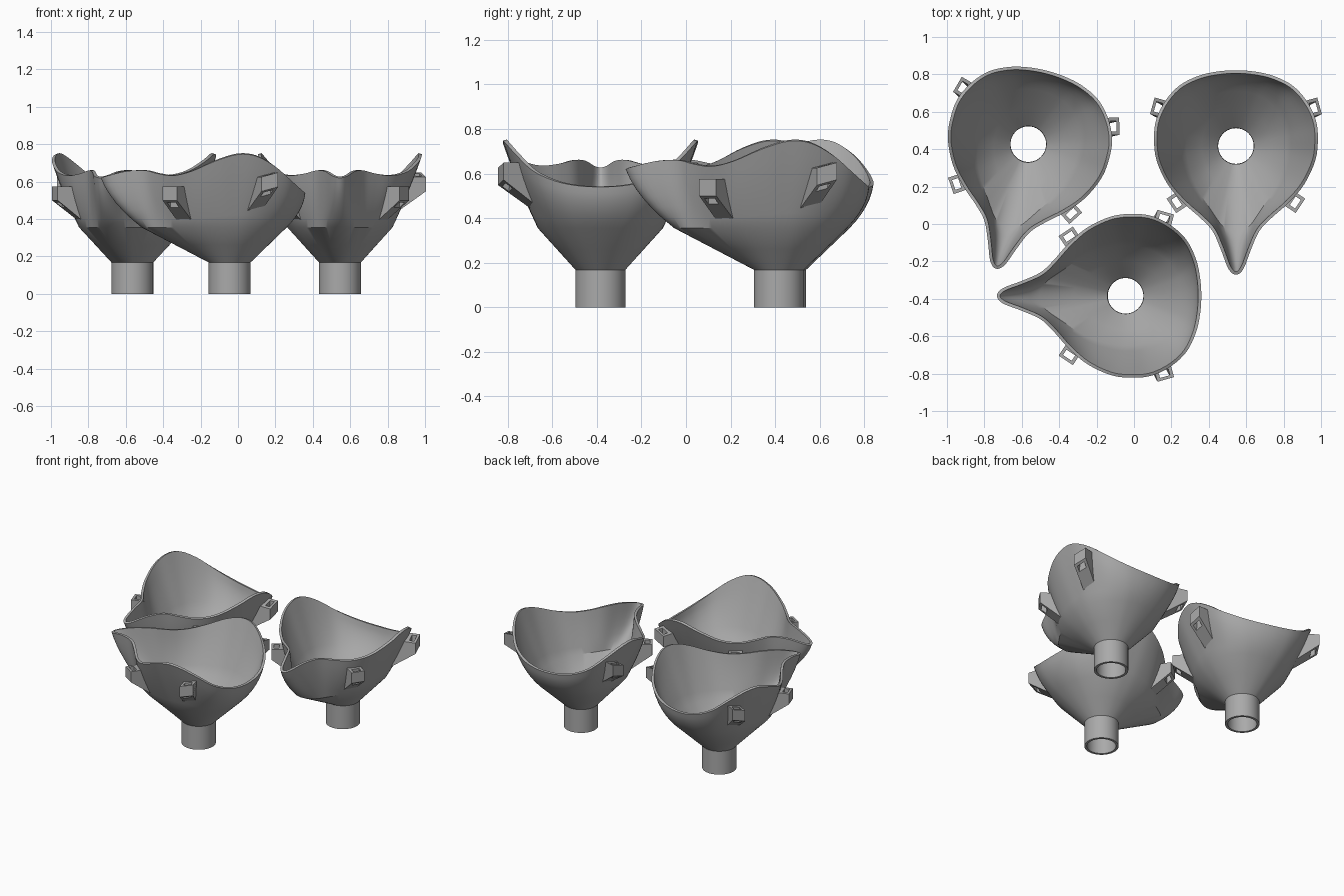
import bpy, bmesh, math
from mathutils import Vector, Matrix
from mathutils.bvhtree import BVHTree

if "Cube" in bpy.data.objects:
    bpy.data.objects.remove(bpy.data.objects["Cube"])

gray = bpy.data.materials.new("gray plastic")
gray.diffuse_color = (0.4, 0.4, 0.4, 1)
gray.use_nodes = True
gray.node_tree.nodes["Principled BSDF"].inputs["Base Color"].default_value = gray.diffuse_color

# Half outlines, nose tip to chin: rim (u, v, z) and cone top (u, v)
RIM = [(.688, 0, .62), (.657, .04, .63), (.555, .08, .655), (.455, .125, .66),
       (.385, .19, .643), (.305, .28, .632), (.205, .365, .655), (.075, .425, .71),
       (-.045, .438, .745), (-.145, .425, .735), (-.245, .375, .68), (-.325, .30, .61),
       (-.375, .20, .565), (-.398, .10, .545), (-.405, 0, .54)]
CONE = [(.47, 0), (.46, .045), (.43, .088), (.385, .122), (.335, .155), (.26, .205),
        (.165, .25), (.05, .277), (-.03, .28), (-.1, .27), (-.175, .24),
        (-.235, .195), (-.28, .13), (-.298, .07), (-.305, 0)]
Z_TUBE, Z_CONE, R_TUBE, WALL = .168, .355, .112, .017


def closed_loop(half, steps=4):
    """Mirror a half outline and smooth it with a Catmull-Rom spline."""
    pts = [Vector(p) for p in half]
    pts += [Vector((p.x, -p.y, p.z)) for p in reversed(pts[1:-1])]
    n, out = len(pts), []
    for i in range(n):
        a, b, c, d = (pts[(i + k) % n] for k in (-1, 0, 1, 2))
        for s in range(steps):
            t = s / steps
            out.append(.5 * (2 * b + (c - a) * t + (2 * a - 5 * b + 4 * c - d) * t * t
                             + (3 * b - a - 3 * c + d) * t ** 3))
    return out


def mask_rings():
    rim = closed_loop(RIM)
    cone = closed_loop([(u, v, Z_CONE) for u, v in CONE])
    rings = []
    for z in (0, Z_TUBE):
        ring = []
        for p in cone:
            a = math.atan2(p.y, p.x)
            ring.append(Vector((R_TUBE * math.cos(a), R_TUBE * math.sin(a), z)))
        rings.append(ring)
    rings.append([rings[1][i].lerp(cone[i], .5) for i in range(len(cone))])
    rings.append(cone)
    # upper wall bulges most at the chin and a little at the nose
    for s in (.17, .33, .5, .67, .83, 1):
        ring = []
        for p, q in zip(cone, rim):
            c = q.x / math.hypot(q.x, q.y)
            k = .15 + (.4 if c > 0 else .7) * c * c
            f = s + k * s * (1 - s)
            ring.append(Vector((p.x + (q.x - p.x) * f, p.y + (q.y - p.y) * f,
                                p.z + (q.z - p.z) * s)))
        rings.append(ring)
    return rings


def add_object(name, mesh):
    ob = bpy.data.objects.new(name, mesh)
    bpy.context.collection.objects.link(ob)
    return ob


def finish(bm, name):
    bmesh.ops.recalc_face_normals(bm, faces=bm.faces)
    mesh = bpy.data.meshes.new(name)
    bm.to_mesh(mesh)
    mesh.materials.append(gray)
    return mesh


# Mask shell: tube, cone and flared wall, thickened inwards
bm = bmesh.new()
rows = [[bm.verts.new(p) for p in ring] for ring in mask_rings()]
for lo, hi in zip(rows, rows[1:]):
    for i in range(len(lo)):
        j = (i + 1) % len(lo)
        bm.faces.new((lo[i], lo[j], hi[j], hi[i]))
surface = BVHTree.FromBMesh(bm)
shell = finish(bm, "mask_shell")
ob = add_object("mask_shell", shell)
if shell.polygons[0].normal.dot(shell.polygons[0].center * Vector((1, 1, 0))) < 0:
    shell.flip_normals()
mod = ob.modifiers.new("thickness", 'SOLIDIFY')
mod.thickness, mod.offset = WALL, -1
bpy.context.view_layer.update()
shell = bpy.data.meshes.new_from_object(
    ob.evaluated_get(bpy.context.evaluated_depsgraph_get()))
bpy.data.objects.remove(ob)


def clip_mesh(face, normal, z_top, z_mid, z_low, lean, tilt, width=.092):
    """Strap clip: wedge growing out of the wall, with a slot from top to slope.
    lean moves the foot towards the nose, tilt lifts the chin side."""
    n = Vector((*normal, 0)).normalized()
    side = Vector((n.y, -n.x, 0))
    if side.x < 0:
        side = -side                      # side points to the nose
    up = Vector((0, 0, 1))
    centre = Vector((*face, 0))

    def wall(s, z, shift=0):
        start = centre + side * (width * s + shift) + n * .2 + up * z
        hit = surface.ray_cast(start, -n, .6)[0]
        return (hit if hit else start - n * .27) - n * .007

    def front(s, z, depth=0):
        return centre + side * width * s - n * depth + up * z

    bm = bmesh.new()
    a, b = -.5, .5
    ta, tb = z_top + tilt, z_top - tilt
    ma, mb = z_mid + tilt, z_mid - tilt
    points = {
        'top': [front(a, ta), front(b, tb), wall(b, tb), wall(a, ta)],
        'low': [front(a, ma), front(b, mb), wall(b, z_low - tilt, lean),
                wall(a, z_low + tilt, lean)]}
    d0, d1, w = .016, .05, .3
    slot = [(-w, d0), (w, d0), (w, d1), (-w, d1)]
    foot = (points['low'][2] + points['low'][3]) / 2
    reach = (centre - foot).dot(n)
    points['slot_top'] = [front(s, z_top - 2 * tilt * s, d) for s, d in slot]
    points['slot_low'] = [front(s, z_mid - 2 * tilt * s - (z_mid - z_low) * d / reach, d)
                          + side * lean * d / reach for s, d in slot]
    v = {k: [bm.verts.new(p) for p in ps] for k, ps in points.items()}
    for one, two in (('top', 'low'), ('top', 'slot_top'),
                     ('low', 'slot_low'), ('slot_top', 'slot_low')):
        for i in range(4):
            j = (i + 1) % 4
            bm.faces.new((v[one][i], v[one][j], v[two][j], v[two][i]))
    return finish(bm, "strap_clip")


clips = {}
for s, label in ((1, "left"), (-1, "right")):
    clips["chin_clip_" + label] = clip_mesh((-.215, .447 * s), (-.27, .96 * s),
                                            .637, .56, .45, .035, .012)
    clips["nose_clip_" + label] = clip_mesh((.32, .345 * s), (.55, .83 * s),
                                            .575, .50, .39, 0, 0)

# Three masks, each turned so its nose points a different way
for label, x, y, angle in (("front", -.045, -.384, 180),
                           ("back_left", -.565, .427, -104.5),
                           ("back_right", .545, .417, -90)):
    place = Matrix.Translation((x, y, 0)) @ Matrix.Rotation(math.radians(angle), 4, 'Z')
    mask = add_object("mask_" + label, shell.copy())
    mask.matrix_world = place
    bpy.ops.object.select_all(action='DESELECT')
    mask.select_set(True)
    bpy.context.view_layer.objects.active = mask
    bpy.ops.object.shade_smooth_by_angle(angle=math.radians(30))
    for name, mesh in clips.items():
        add_object(label + "_" + name, mesh).matrix_world = place
